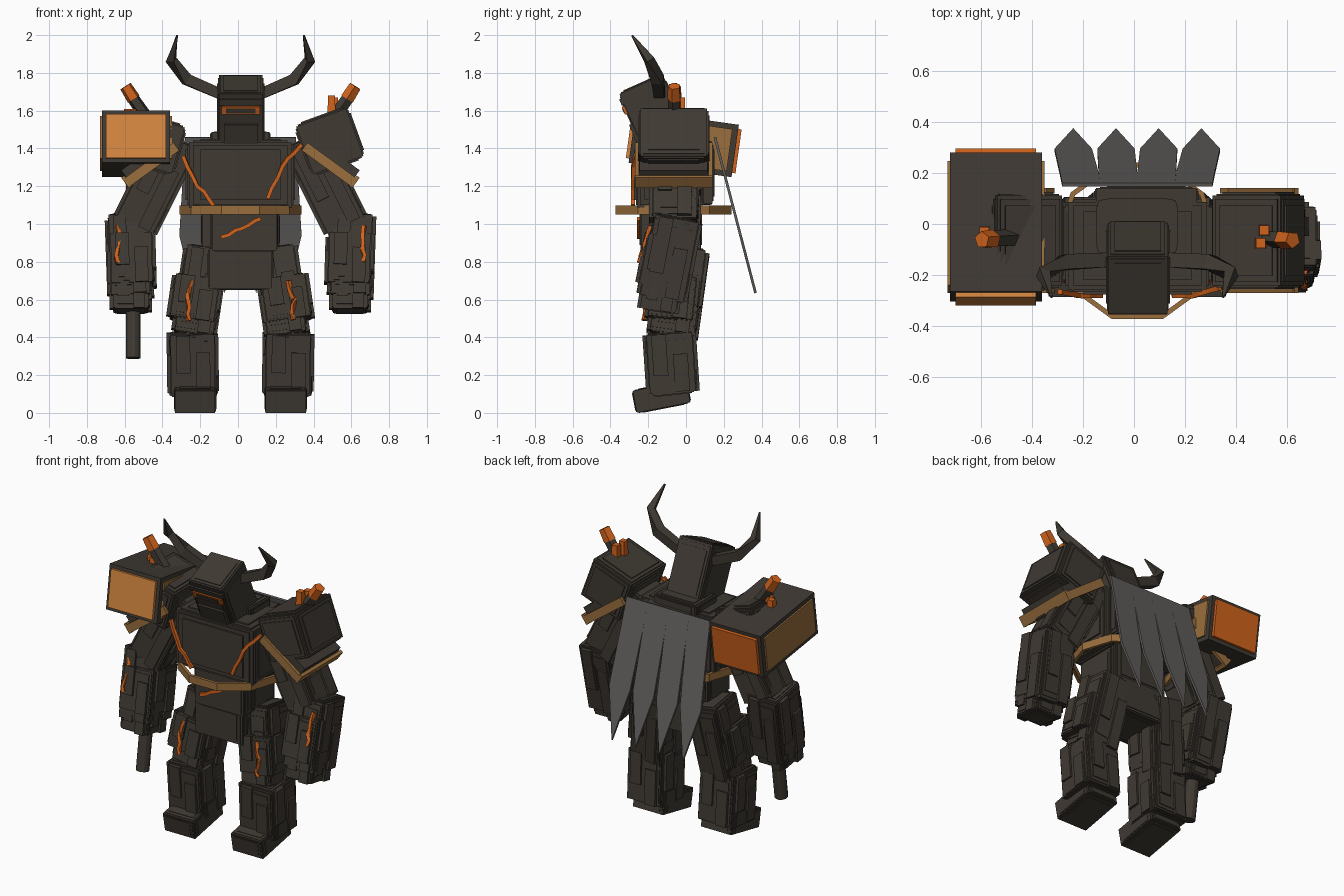
import bpy, bmesh, math, random
from mathutils import Matrix, Vector

if "Cube" in bpy.data.objects:
    bpy.data.objects.remove(bpy.data.objects["Cube"])

random.seed(4)
C = 0.013  # x of the body's mirror plane


def material(name, rgb):
    m = bpy.data.materials.new(name)
    m.diffuse_color = (*rgb, 1)
    m.use_nodes = True
    m.node_tree.nodes["Principled BSDF"].inputs["Base Color"].default_value = m.diffuse_color
    return m


ROCK = material("dark_rock", (0.050, 0.0415, 0.0325))
LAVA = material("lava_orange", (0.64, 0.125, 0.012))
PLATE = material("light_orange", (0.67, 0.24, 0.052))
GOLD = material("dull_gold", (0.32, 0.157, 0.047))
CLOTH = material("grey_cloth", (0.113, 0.110, 0.106))


def finish(name, bm, mat, matrix=Matrix()):
    bmesh.ops.recalc_face_normals(bm, faces=bm.faces)
    me = bpy.data.meshes.new(name)
    bm.to_mesh(me)
    bm.free()
    me.materials.append(mat)
    ob = bpy.data.objects.new(name, me)
    ob.matrix_world = matrix
    bpy.context.collection.objects.link(ob)
    return ob


def add_box(bm, centre, size):
    m = Matrix.Translation(centre) @ Matrix.Diagonal((*size, 1))
    bmesh.ops.create_cube(bm, size=1, matrix=m)


def place(centre, rx=0, ry=0):
    return (Matrix.Translation(centre) @ Matrix.Rotation(math.radians(ry), 4, 'Y')
            @ Matrix.Rotation(math.radians(rx), 4, 'X'))


def box(name, size, mat, matrix, centre=(0, 0, 0)):
    bm = bmesh.new()
    add_box(bm, centre, size)
    return finish(name, bm, mat, matrix)


def rock(name, size, matrix, e=0.009, strips=False):
    """Block with two stepped panels on every face; limbs also get raised strips."""
    bm = bmesh.new()
    core = [d - 2 * e for d in size]
    add_box(bm, (0, 0, 0), core)
    for axis in range(3):
        for grow, shrink in ((e, 0.92), (2 * e, 0.78)):
            add_box(bm, (0, 0, 0), [core[i] + grow if i == axis else core[i] * shrink for i in range(3)])
    if strips:
        w, d, h = size
        for s in (-1, 1):
            for off, up, ln in ((0.2, 0.16, 0.6), (-0.22, -0.14, 0.66)):
                add_box(bm, (off * w * s, s * d / 2, up * h), (w * 0.3, 0.024, h * ln))
                add_box(bm, (s * w / 2, off * d * s, -up * h), (0.024, d * 0.3, h * ln))
    return finish(name, bm, ROCK, matrix)


def limb(name, a, b, w, d):
    """Rock block running from a to b."""
    a, b = Vector(a), Vector(b)
    z = (a - b).normalized()
    x = Vector((0, 1, 0)).cross(z).normalized()
    rot = Matrix((x, z.cross(x), z)).transposed().to_4x4()
    rock(name, (w, d, (a - b).length), Matrix.Translation((a + b) / 2) @ rot, strips=True)


def tube(name, pts, radii, sides, mat):
    bm = bmesh.new()
    pts = [Vector(p) for p in pts]
    rings = []
    for i, p in enumerate(pts):
        t = pts[min(i + 1, len(pts) - 1)] - pts[max(i - 1, 0)]
        q = t.to_track_quat('Z', 'Y')
        angs = [math.tau * (k + 0.5) / sides for k in range(sides)]
        rings.append([bm.verts.new(p + q @ Vector((math.cos(a), math.sin(a), 0)) * radii[i]) for a in angs])
    for r0, r1 in zip(rings, rings[1:]):
        for k in range(sides):
            n = (k + 1) % sides
            bm.faces.new((r0[k], r0[n], r1[n], r1[k]))
    bm.faces.new(rings[0])
    bm.faces.new(rings[-1])
    return finish(name, bm, mat)


def crack(name, pts, r=0.014):
    """Jagged glowing seam through the given points."""
    out = [Vector(pts[0])]
    for a, b in zip(pts, pts[1:]):
        for f in (0.33, 0.67, 1):
            j = Vector((random.uniform(-1, 1), 0, random.uniform(-1, 1))) * 0.006
            out.append(Vector(a).lerp(Vector(b), f) + j)
    tube(name, out, [r] * len(out), 4, LAVA)


# Torso
rock("chest", (0.58, 0.38, 0.38), place((C, -0.085, 1.26)), 0.018)
rock("upper_back", (0.41, 0.12, 0.34), place((C + 0.035, 0.09, 1.27)))
rock("collar", (0.32, 0.22, 0.09), place((C, -0.01, 1.45)))
rock("waist", (0.36, 0.33, 0.28), place((C + 0.02, -0.08, 0.99)))
rock("waist_sides", (0.42, 0.24, 0.20), place((C, -0.06, 0.97)))
rock("pelvis", (0.35, 0.32, 0.23), place((C, -0.06, 0.765)))

# Belt ring
bm = bmesh.new()
rings = [[bm.verts.new((0.322 * math.cos(math.tau * k / 10), 0.322 * math.sin(math.tau * k / 10), z))
          for k in range(10)] for z in (-0.024, 0.024)]
for k in range(10):
    n = (k + 1) % 10
    bm.faces.new((rings[0][k], rings[0][n], rings[1][n], rings[1][k]))
belt = finish("belt", bm, GOLD, place((C, -0.066, 1.075)))
belt.modifiers.new("thickness", 'SOLIDIFY').thickness = 0.02

# Head, tipped forward
HEAD = place((C + 0.002, -0.168, 1.578), 24)
rock("head", (0.25, 0.265, 0.37), HEAD)
box("face_guard", (0.18, 0.02, 0.15), ROCK, HEAD, (0, -0.134, -0.07))
box("eye_slit", (0.205, 0.012, 0.046), LAVA, HEAD, (0, -0.134, 0.086))
box("eye_bar", (0.155, 0.012, 0.028), ROCK, HEAD, (0, -0.137, 0.085))
box("brow", (0.23, 0.02, 0.035), ROCK, HEAD, (0, -0.127, 0.132))

# Chest and belly seams
crack("chest_seam_right", [(-0.29, -0.265, 1.36), (-0.21, -0.28, 1.20), (-0.13, -0.28, 1.10)])
crack("chest_seam_left", [(0.335, -0.25, 1.42), (0.23, -0.28, 1.30), (0.155, -0.28, 1.13)])
crack("belly_seam", [(-0.09, -0.25, 0.93), (0.02, -0.25, 0.98), (0.12, -0.25, 1.03)])

# Paired parts
for s, side in ((-1, "right"), (1, "left")):
    def P(x, y, z):
        return Vector((C + s * x, y, z))

    tube("horn_" + side, [P(0.11, -0.14, 1.69), P(0.285, -0.15, 1.765), P(0.368, -0.195, 1.87),
                          P(0.335, -0.285, 1.998)], [0.040, 0.042, 0.032, 0.006], 4, ROCK)

    # Arm
    limb("upper_arm_" + side, P(0.33, -0.05, 1.45), P(0.565, -0.06, 0.98), 0.23, 0.25)
    limb("forearm_" + side, P(0.595, -0.045, 1.04), P(0.58, -0.13, 0.60), 0.225, 0.25)
    limb("hand_" + side, P(0.58, -0.12, 0.72), P(0.58, -0.15, 0.535), 0.20, 0.20)
    limb("arm_plate_" + side, P(0.58, -0.075, 0.94), P(0.572, -0.13, 0.66), 0.235, 0.26)
    crack("arm_seam_" + side, [P(0.655, -0.185, 0.99), P(0.645, -0.218, 0.90), P(0.655, -0.247, 0.80)])

    # Shoulder block, strap and spikes; the hammer rests over the right one
    if s > 0:
        rock("shoulder_left", (0.31, 0.38, 0.295), place(P(0.473, -0.065, 1.438), ry=-20), 0.014)
    else:
        rock("shoulder_right", (0.29, 0.38, 0.28), place(P(0.455, -0.065, 1.425), ry=16), 0.014)
    strap = place(P(0.473, -0.065, 1.313), ry=36 * s)
    for part, size, at in (("front", (0.33, 0.02, 0.052), (0, -0.195, 0)),
                           ("back", (0.33, 0.02, 0.052), (0, 0.195, 0)),
                           ("outer", (0.02, 0.41, 0.066), (s * 0.158, 0, 0.005))):
        box(f"strap_{part}_{side}", size, GOLD, strap, at)
    box("strap_filling_" + side, (0.27, 0.36, 0.08), ROCK, strap, (s * 0.01, 0, 0.03))
    tube("spike_" + side, [P(0.48, -0.055, 1.54), P(0.575, -0.06, 1.675)], [0.036, 0.034], 5, ROCK)
    tube("spike_tip_" + side, [P(0.565, -0.06, 1.662), P(0.608, -0.062, 1.73)], [0.038, 0.034], 5, LAVA)

    # Leg
    limb("thigh_" + side, P(0.18, -0.01, 0.87), P(0.25, -0.075, 0.40), 0.22, 0.25)
    limb("thigh_plate_" + side, P(0.225, -0.06, 0.72), P(0.26, -0.085, 0.48), 0.25, 0.25)
    limb("shin_" + side, P(0.255, -0.09, 0.43), P(0.25, -0.068, 0.10), 0.25, 0.26)
    rock("foot_" + side, (0.225, 0.30, 0.13), place(P(0.24, -0.13, 0.086), 11), 0.006)
    rock("ankle_" + side, (0.26, 0.23, 0.12), place(P(0.25, -0.07, 0.15), 6))
    crack("thigh_seam_" + side, [P(0.255, -0.192, 0.70), P(0.28, -0.21, 0.60), P(0.275, -0.222, 0.49)])

# Small crystals growing on the left shoulder and on the hammer
for n, (x, y, z) in enumerate(((0.495, -0.075, 1.66), (0.51, -0.025, 1.65),
                               (-0.585, -0.03, 1.59), (-0.55, -0.06, 1.59))):
    tube(f"crystal_{n}", [(x, y, z - 0.08), (x, y, z + 0.02)], [0.03, 0.026], 4, LAVA)

# War hammer in the right hand
HAMMER = place((-0.54, -0.012, 1.425), -8)
box("hammer_head", (0.36, 0.55, 0.28), ROCK, HAMMER)
box("hammer_front", (0.315, 0.02, 0.235), PLATE, HAMMER, (0, -0.283, 0))
box("hammer_back", (0.315, 0.02, 0.235), LAVA, HAMMER, (0, 0.283, 0))
for s, side in ((-1, "outer"), (1, "inner")):
    box("hammer_" + side, (0.014, 0.49, 0.225), GOLD, HAMMER, (s * 0.183, 0, 0))
tube("hammer_handle", [(-0.555, -0.01, 1.40), (-0.555, -0.17, 0.29)], [0.04, 0.04], 12, ROCK)

# Torn cape hanging from the shoulders
bm = bmesh.new()


def cape_point(x, t):
    return bm.verts.new((C + x, 0.153 + 0.215 * t, 1.46 - 0.825 * t))


for k in range(4):
    top, low = (k - 1.5) * 0.147, (k - 1.5) * 0.167
    bm.faces.new([cape_point(top - 0.0735, 0), cape_point(top + 0.0735, 0),
                  cape_point(top * 1.03 + 0.0755, 0.2), cape_point(low + 0.073, 0.63),
                  cape_point(low, 1), cape_point(low - 0.073, 0.63),
                  cape_point(top * 1.03 - 0.0755, 0.2)])
cape = finish("cape", bm, CLOTH)
solid = cape.modifiers.new("thickness", 'SOLIDIFY')
solid.thickness = 0.014
solid.offset = 0
